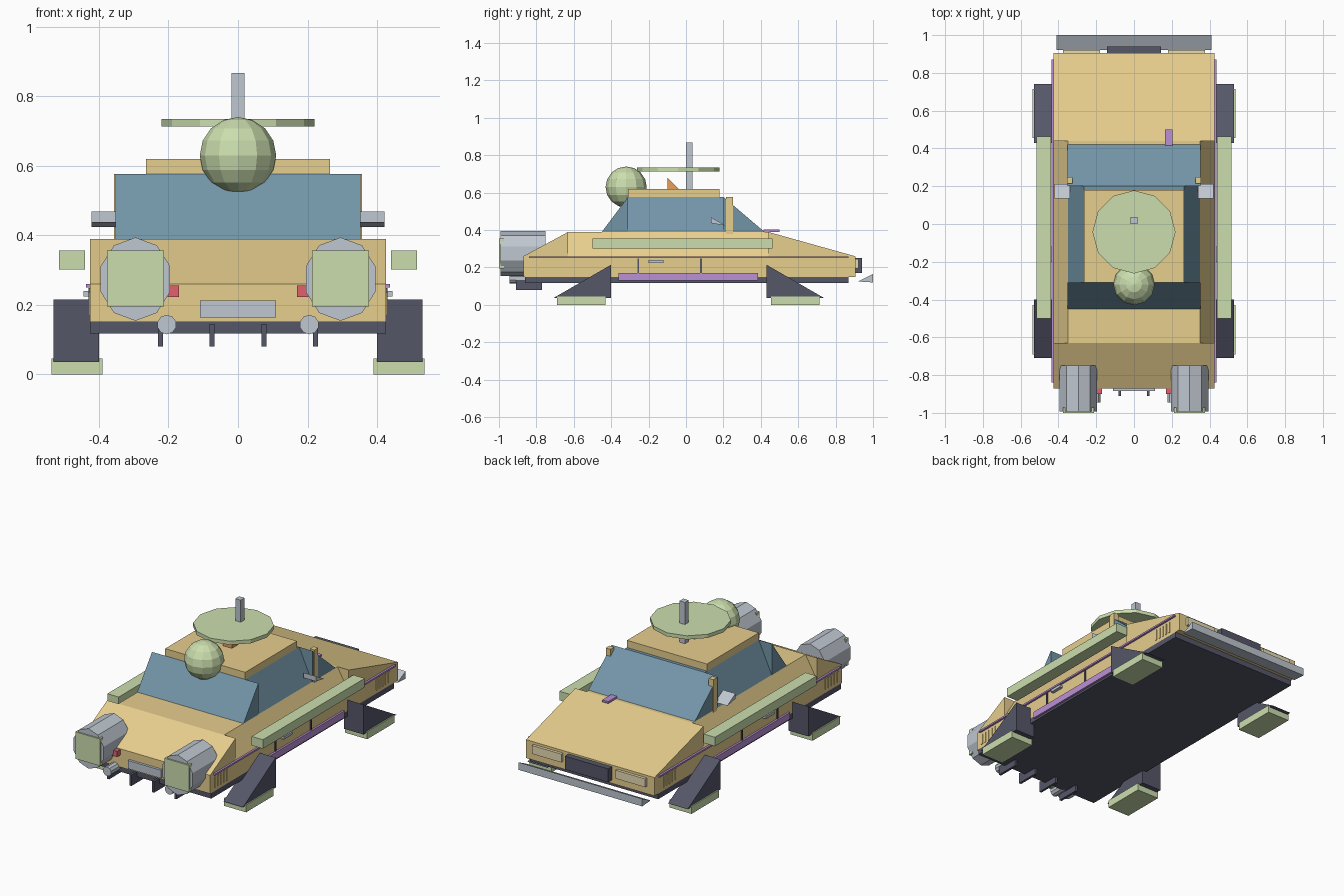
import bpy, bmesh, math
from mathutils import Matrix, Vector

if "Cube" in bpy.data.objects:
    bpy.data.objects.remove(bpy.data.objects["Cube"])


def mat(name, r, g, b):
    m = bpy.data.materials.new(name)
    m.diffuse_color = (r, g, b, 1)
    m.use_nodes = True
    m.node_tree.nodes["Principled BSDF"].inputs["Base Color"].default_value = m.diffuse_color
    return m


TAN = mat("tan", .80, .62, .27)
PALE = mat("pale_tan", .80, .72, .45)
GLASS = mat("blue_glass", .17, .30, .39)
DARK = mat("dark", .09, .095, .14)
GREEN = mat("pale_green", .60, .73, .42)
GREY = mat("blue_grey", .52, .57, .63)
PURPLE = mat("purple", .50, .28, .66)
RED = mat("red", .75, .12, .15)
ORANGE = mat("orange", .8, .35, .1)


def finish(name, bm, material):
    bmesh.ops.recalc_face_normals(bm, faces=bm.faces)
    me = bpy.data.meshes.new(name)
    bm.to_mesh(me)
    bm.free()
    me.materials.append(material)
    ob = bpy.data.objects.new(name, me)
    bpy.context.collection.objects.link(ob)
    return ob


def extrude(name, pts, lo, hi, axis, material):
    """Closed profile swept along x (points are y,z) or y (points are x,z)."""
    bm = bmesh.new()
    def place(p, t):
        return (t, p[0], p[1]) if axis == "x" else (p[0], t, p[1])
    f = bm.faces.new([bm.verts.new(place(p, lo)) for p in pts])
    r = bmesh.ops.extrude_face_region(bm, geom=[f])
    d = Vector(place((0, 0), hi - lo))
    bmesh.ops.translate(bm, vec=d, verts=[v for v in r["geom"] if isinstance(v, bmesh.types.BMVert)])
    return finish(name, bm, material)


def box(name, x, y, z, material):
    pts = [(y[0], z[0]), (y[1], z[0]), (y[1], z[1]), (y[0], z[1])]
    return extrude(name, pts, x[0], x[1], "x", material)


def ngon(cx, cz, rx, rz, n):
    return [(cx + rx * math.sin(math.tau * i / n), cz + rz * math.cos(math.tau * i / n)) for i in range(n)]


def span(s, a, b):
    return tuple(sorted((s * a, s * b)))


# Hull: full-width end wedges and a mid section with sloping shoulders
W = .425
extrude("hull_engine_end", [(-.87, .15), (-.87, .26), (-.63, .39), (-.63, .15)], -W, W, "x", TAN)
extrude("hull_hood_end", [(.905, .15), (.905, .26), (.44, .39), (.44, .15)], -W, W, "x", TAN)
extrude("hull_middle", [(-W, .15), (W, .15), (W, .26), (.35, .39), (-.35, .39), (-W, .26)], -.63, .44, "y", TAN)
box("underbody", (-W, W), (-.86, .87), (.117, .15), DARK)

# Cabin glass and roof
C = .352
extrude("engine_end_window", [(-.45, .39), (-.31, .577), (-.31, .39)], -C, C, "x", GLASS)
extrude("windshield", [(.42, .39), (.20, .577), (.20, .39)], -C, C, "x", GLASS)
extrude("side_windows", [(-.35, .39), (.35, .39), (.265, .577), (-.265, .577)], -.31, .20, "y", GLASS)
box("roof", (-.265, .265), (-.31, .18), (.575, .62), TAN)

# Roof equipment
box("mast", (-.018, .018), (0, .036), (.62, .867), GREY)
extrude("roof_fin", [(-.10, .62), (-.10, .682), (-.04, .62)], -.03, .03, "x", ORANGE)
bm = bmesh.new()
bmesh.ops.create_cone(bm, cap_ends=True, segments=12, radius1=.22, radius2=.22, depth=.022,
                      matrix=Matrix.Translation((0, -.042, .724)))
finish("dish", bm, GREEN)
bm = bmesh.new()
bmesh.ops.create_uvsphere(bm, u_segments=12, v_segments=8, radius=.11,
                          matrix=Matrix.Translation((0, -.32, .63)))
finish("sensor_ball", bm, GREEN)

# Hood end: splitter, grille, headlights, hood tab
extrude("splitter", [(.92, .125), (1.0, .165), (1.0, .12)], -.41, .41, "x", GREY)
box("grille", (-.143, .143), (.90, .94), (.17, .25), DARK)
box("hood_tab", (.165, .205), (.415, .50), (.39, .402), PURPLE)

# Engine end: number plate blank and skids
box("blank_plate", (-.11, .11), (-.885, -.865), (.163, .212), GREY)
for i, x in enumerate((-.223, -.075, .075, .223)):
    box(f"skid_{i}", (x - .007, x + .007), (-.91, -.77), (.08, .145), DARK)

# Parts repeated on both sides
for s, n in ((-1, "left"), (1, "right")):
    box(f"headlight_{n}", span(s, .18, .375), (.90, .922), (.195, .245), PALE)

    # Thruster with square nozzle, exhaust and tail light
    extrude(f"thruster_{n}", ngon(s * .295, .274, .105, .12, 10), -.992, -.75, "y", GREY)
    box(f"nozzle_{n}", span(s, .213, .377), (-1.0, -.972), (.195, .356), GREEN)
    extrude(f"exhaust_{n}", ngon(s * .205, .143, .028, .028, 10), -.945, -.85, "y", GREY)
    box(f"tail_light_{n}", span(s, .17, .203), (-.90, -.865), (.222, .256), RED)

    # Legs and feet
    for y0, y1, f0, f1, end in ((-.40, -.71, -.69, -.43, "engine"), (.43, .74, .455, .715, "hood")):
        lo, hi = span(s, .40, .53)
        extrude(f"leg_{end}_{n}", [(y0, .036), (y0, .215), (y1, .036)], lo, hi, "x", DARK)
        box(f"foot_{end}_{n}", span(s, .39, .537), (f0, f1), (0, .045), GREEN)

    # Side rail, trim, sill, door lines and handle
    box(f"side_rail_{n}", span(s, .44, .515), (-.50, .462), (.302, .356), GREEN)
    box(f"trim_{n}", span(s, .42, .437), (-.84, .87), (.25, .26), PURPLE)
    box(f"sill_{n}", span(s, .40, .437), (-.36, .385), (.13, .17), PURPLE)
    for i, y in enumerate((-.255, .08)):
        box(f"door_line_{i}_{n}", span(s, .42, .43), (y - .005, y + .005), (.17, .248), DARK)
    box(f"handle_{n}", span(s, .42, .445), (-.20, -.12), (.224, .24), GREY)

    # Small vent slats at both corners
    for k in range(5):
        for y in (-.83, .70):
            box(f"vent_slat_{k}_{n}", span(s, .42, .429), (y + k * .028, y + k * .028 + .01), (.17, .235), TAN)

    # Window post and mirror
    box(f"window_post_{n}", span(s, .325, .356), (.215, .25), (.37, .577), TAN)
    lo, hi = span(s, .34, .422)
    extrude(f"mirror_{n}", [(.135, .468), (.135, .437), (.212, .424)], lo, hi, "x", GREY)
